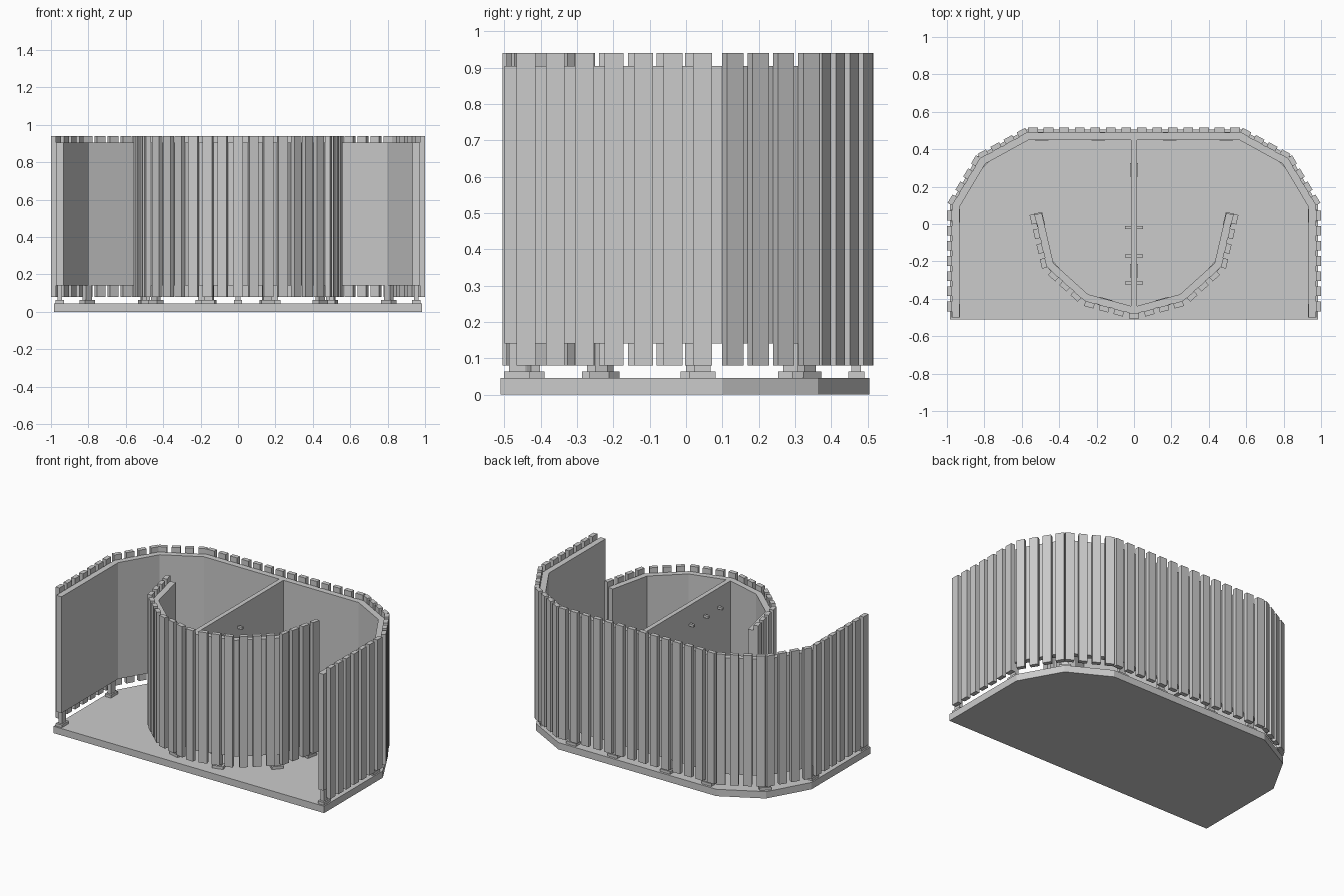
import bpy, bmesh, math
from mathutils import Vector, Matrix

if "Cube" in bpy.data.objects:
    bpy.data.objects.remove(bpy.data.objects["Cube"], do_unlink=True)

grey = bpy.data.materials.new("light_grey")
grey.use_nodes = True
grey.diffuse_color = (0.6, 0.6, 0.6, 1)
grey.node_tree.nodes["Principled BSDF"].inputs["Base Color"].default_value = (0.6, 0.6, 0.6, 1)

BASE_TOP, PANEL_LOW, PANEL_TOP = 0.045, 0.14, 0.905
SLAT_LOW, SLAT_TOP, SLAT_W, SLAT_T = 0.08, 0.94, 0.052, 0.028
PANEL_T = 0.038


def finish(name, bm):
    bmesh.ops.recalc_face_normals(bm, faces=bm.faces)
    mesh = bpy.data.meshes.new(name)
    bm.to_mesh(mesh)
    bm.free()
    mesh.materials.append(grey)
    bpy.context.collection.objects.link(bpy.data.objects.new(name, mesh))


def add_box(bm, pos, size, z0, z1, angle=0.0):
    m = (Matrix.Translation((pos[0], pos[1], (z0 + z1) / 2))
         @ Matrix.Rotation(angle, 4, 'Z')
         @ Matrix.Diagonal((size[0], size[1], z1 - z0, 1)))
    bmesh.ops.create_cube(bm, size=1, matrix=m)


def prism(name, outline, z0, z1):
    bm = bmesh.new()
    face = bm.faces.new([bm.verts.new((p[0], p[1], z0)) for p in outline])
    ext = bmesh.ops.extrude_face_region(bm, geom=[face])
    verts = [g for g in ext["geom"] if isinstance(g, bmesh.types.BMVert)]
    bmesh.ops.translate(bm, verts=verts, vec=(0, 0, z1 - z0))
    finish(name, bm)


def mirrored(half):
    pts = [Vector(p) for p in half]
    return pts + [Vector((-p.x, p.y)) for p in reversed(pts) if abs(p.x) > 0.001]


def offset(path, d):
    """Shift a path to its outer side with mitred corners."""
    result = []
    for i, p in enumerate(path):
        dirs = []
        if i > 0:
            dirs.append((p - path[i - 1]).normalized())
        if i < len(path) - 1:
            dirs.append((path[i + 1] - p).normalized())
        normals = [Vector((t.y, -t.x)) for t in dirs]
        n = sum(normals, Vector((0, 0))).normalized()
        result.append(p + n * d / n.dot(normals[0]))
    return result


def point_at(path, s):
    for i in range(len(path) - 1):
        seg = path[i + 1] - path[i]
        if s <= seg.length or i == len(path) - 2:
            return path[i] + seg.normalized() * s
        s -= seg.length


def along(path, s):
    a, b = point_at(path, s - 0.02), point_at(path, s + 0.02)
    t = (b - a).normalized()
    return (a + b) / 2, math.atan2(t.y, t.x), Vector((t.y, -t.x))


def wall(name, path, stations):
    prism(name + "_panel", path + offset(path, -PANEL_T)[::-1], PANEL_LOW, PANEL_TOP)
    bm = bmesh.new()
    for s in stations:
        pos, angle, n = along(path, s)
        add_box(bm, pos + n * SLAT_T / 2, (SLAT_W, SLAT_T), SLAT_LOW, SLAT_TOP, angle)
    finish(name + "_slats", bm)


def spread(a, b, n):
    return [a + (b - a) * i / (n - 1) for i in range(n)]


def foot(bm, pos, angle):
    add_box(bm, pos, (0.072, 0.044), BASE_TOP, 0.063, angle)
    add_box(bm, pos, (0.045, 0.026), 0.063, PANEL_LOW + 0.01, angle)


# Floor slab
prism("base", mirrored([(0.984, -0.511), (0.984, 0.1), (0.836, 0.363), (0.575, 0.505)]), 0, BASE_TOP)

# Outer wall: slats spaced along each straight run
outer = mirrored([(0.972, -0.5), (0.972, 0.1), (0.823, 0.35), (0.572, 0.488)])
lengths = [(b - a).length for a, b in zip(outer, outer[1:])]
total = sum(lengths)
c1, c2 = lengths[0], lengths[0] + lengths[1]
c3 = c2 + lengths[2]
side = (spread(0.059, 0.545, 7) + spread(c1 + 0.025, c2 - 0.022, 4)
        + spread(c2 + 0.025, c3 - 0.022, 4))
wall("outer_wall", outer, side + spread(c3 + 0.032, total - c3 - 0.032, 14)
     + [total - s for s in side])

# Inner wall: slats stepped both ways from the front point
inner = mirrored([(-0.53, 0.05), (-0.465, -0.23), (-0.265, -0.41), (0, -0.482)])
middle = sum((b - a).length for a, b in zip(inner, inner[1:])) / 2
wall("inner_wall", inner, [middle + i * 0.081 for i in range(-10, 11)])

# Dividing panel with pegs through it
bm = bmesh.new()
add_box(bm, (0, -0.001), (0.03, 0.91), PANEL_LOW, PANEL_TOP)
finish("divider", bm)
bm = bmesh.new()
for y in (-0.02, -0.17, -0.315):
    add_box(bm, (0, y), (0.095, 0.016), 0.77, 0.786)
finish("divider_pegs", bm)

# Feet under the walls and divider
bm = bmesh.new()
for path, stations in ((outer, (0.035, 0.545, c2, c3 + 0.08, c3 + 0.38)),
                       (inner, (0.03, 0.3, middle - 0.165))):
    full = sum((b - a).length for a, b in zip(path, path[1:]))
    for s in stations:
        for t in (s, full - s):
            pos, angle, n = along(path, t)
            foot(bm, pos - n * PANEL_T / 2, angle)
for y in (0.29, -0.25):
    foot(bm, (0, y), math.pi / 2)
finish("feet", bm)
